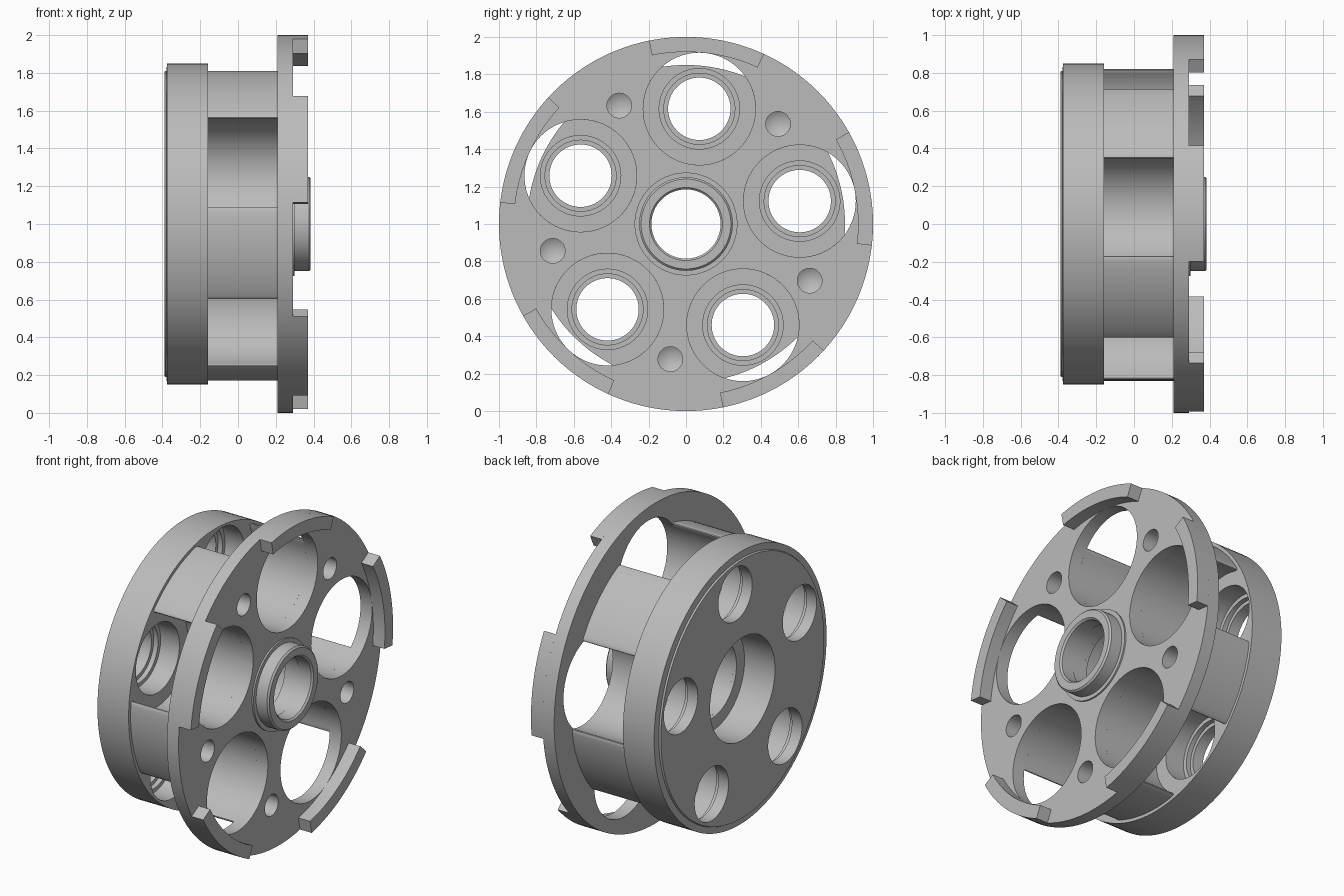
import bpy, bmesh, math
from mathutils import Vector, Matrix

cube = bpy.data.objects.get("Cube")
if cube:
    bpy.data.objects.remove(cube)

COUNT = 5
STEP = math.tau / COUNT
FIRST = math.radians(11.4)      # direction of the first pocket
POCKET_DIST, POCKET_R = 0.62, 0.30
POST_R = 0.83
CENTRE_Z = 1.0

steel = bpy.data.materials.new("grey_metal")
steel.use_nodes = True
GREY = (0.5, 0.5, 0.5, 1)
steel.diffuse_color = GREY
steel.node_tree.nodes["Principled BSDF"].inputs["Base Color"].default_value = GREY


def polar(r, a):
    return Vector((r * math.cos(a), r * math.sin(a)))


def finish(name, bm):
    bmesh.ops.recalc_face_normals(bm, faces=bm.faces)
    mesh = bpy.data.meshes.new(name)
    bm.to_mesh(mesh)
    bm.free()
    mesh.materials.append(steel)
    obj = bpy.data.objects.new(name, mesh)
    bpy.context.collection.objects.link(obj)
    return obj


def lathe(name, profile, offset=(0, 0), steps=96):
    """Spin a closed (x, radius) profile about an axis parallel to x."""
    bm = bmesh.new()
    verts = [bm.verts.new((x, r, 0)) for x, r in profile]
    edges = [bm.edges.new((verts[i - 1], verts[i])) for i in range(len(verts))
             if profile[i - 1][1] + profile[i][1] > 0]
    bmesh.ops.spin(bm, geom=verts + edges, cent=(0, 0, 0), axis=(1, 0, 0),
                   angle=math.tau, steps=steps, use_merge=False)
    bmesh.ops.remove_doubles(bm, verts=bm.verts, dist=1e-5)
    bmesh.ops.translate(bm, verts=bm.verts,
                        vec=(0, offset[0], offset[1] + CENTRE_Z))
    return finish(name, bm)


def prism(name, outline, x0, x1):
    """Extrude a (y, z) outline along x."""
    bm = bmesh.new()
    face = bm.faces.new([bm.verts.new((x0, p.x, p.y + CENTRE_Z)) for p in outline])
    ext = bmesh.ops.extrude_face_region(bm, geom=[face], use_keep_orig=True)
    moved = [v for v in ext["geom"] if isinstance(v, bmesh.types.BMVert)]
    bmesh.ops.translate(bm, verts=moved, vec=(x1 - x0, 0, 0))
    return finish(name, bm)


def cut(obj, cutters):
    for c in cutters:
        mod = obj.modifiers.new("cut", 'BOOLEAN')
        mod.operation, mod.solver, mod.object = 'DIFFERENCE', 'EXACT', c
        bpy.context.view_layer.objects.active = obj
        bpy.ops.object.modifier_apply(modifier=mod.name)


def arc(r, a0, a1, n, c=Vector((0, 0))):
    return [c + polar(r, a0 + (a1 - a0) * i / n) for i in range(n + 1)]


def spacer_outline():
    """Five posts with rounded corners between scooped pockets."""
    half = math.acos((POST_R**2 + POCKET_DIST**2 - POCKET_R**2)
                     / (2 * POST_R * POCKET_DIST))
    corner = polar(POST_R, half)
    local = math.atan2(corner.y, corner.x - POCKET_DIST)
    soft = 0.042
    post = arc(POST_R, half + soft / POST_R, STEP - half - soft / POST_R, 12)
    hollow = arc(POCKET_R, math.tau - local - soft / POCKET_R,
                 local + soft / POCKET_R, 48, Vector((POCKET_DIST, 0)))

    def fillet(a, c, b):
        return [a * (1 - t)**2 + c * 2 * t * (1 - t) + b * t * t
                for t in (0.2, 0.4, 0.6, 0.8)]

    start = Vector((corner.x, -corner.y))
    turn = Matrix.Rotation(STEP, 2)
    unit = hollow + fillet(hollow[-1], corner, post[0]) + post
    unit += fillet(post[-1], turn @ start, turn @ hollow[0])
    return [Matrix.Rotation(FIRST + k * STEP, 2) @ p
            for k in range(COUNT) for p in unit]


# Main bodies
rear_disk = lathe("rear_disk", [
    (-0.39, 0.32), (-0.39, 0.805), (-0.38, 0.81), (-0.375, 0.85), (-0.16, 0.85),
    (-0.16, 0.24), (-0.18, 0.24), (-0.18, 0.32)], steps=128)
spacer = prism("post_spacer", spacer_outline(), -0.16, 0.21)
flange = lathe("front_flange", [(0.21, 0.19), (0.21, 1), (0.29, 1), (0.29, 0.19)],
               steps=128)
hub = lathe("hub_collar", [
    (0.29, 0.185), (0.29, 0.275), (0.3, 0.275), (0.3, 0.25), (0.375, 0.25),
    (0.385, 0.24), (0.385, 0.195), (0.375, 0.185)])

# Centre bore, pockets, stepped seats and drilled holes
bore = lathe("bore_cutter", [(-0.3, 0), (-0.3, 0.24), (0.19, 0.24), (0.19, 0.19),
                             (0.3, 0.19), (0.3, 0)])
pockets, seats, drills = [], [], []
for k in range(COUNT):
    a = FIRST + k * STEP
    at = polar(POCKET_DIST, a)
    pockets.append(lathe("pocket_cutter", [
        (0.1, 0), (0.1, POCKET_R), (0.4, POCKET_R), (0.4, 0)], at))
    seats.append(lathe("seat_cutter", [
        (-0.5, 0), (-0.5, 0.167), (-0.32, 0.167), (-0.32, 0.19), (-0.29, 0.19),
        (-0.29, 0.215), (-0.1, 0.215), (-0.1, 0)], at, 64))
    drills.append(lathe("drill_cutter", [
        (0.02, 0), (0.06, 0.066), (0.4, 0.066), (0.4, 0)],
        polar(0.727, a + STEP / 2), 40))
cut(rear_disk, seats)
cut(spacer, [bore] + drills)
cut(flange, pockets + drills)
for c in [bore] + pockets + seats + drills:
    bpy.data.objects.remove(c)

# Rim tabs centred on the pockets
parts = [rear_disk, spacer, flange, hub]
for k in range(COUNT):
    a, h = FIRST + k * STEP, math.radians(18)
    ring = arc(1, a - h, a + h, 16) + arc(0.92, a + h, a - h, 16)
    parts.append(prism(f"rim_tab_{k + 1}", ring, 0.29, 0.37))

bpy.ops.object.select_all(action='DESELECT')
for p in parts:
    p.select_set(True)
bpy.context.view_layer.objects.active = rear_disk
bpy.ops.object.shade_smooth_by_angle(angle=math.radians(25))
